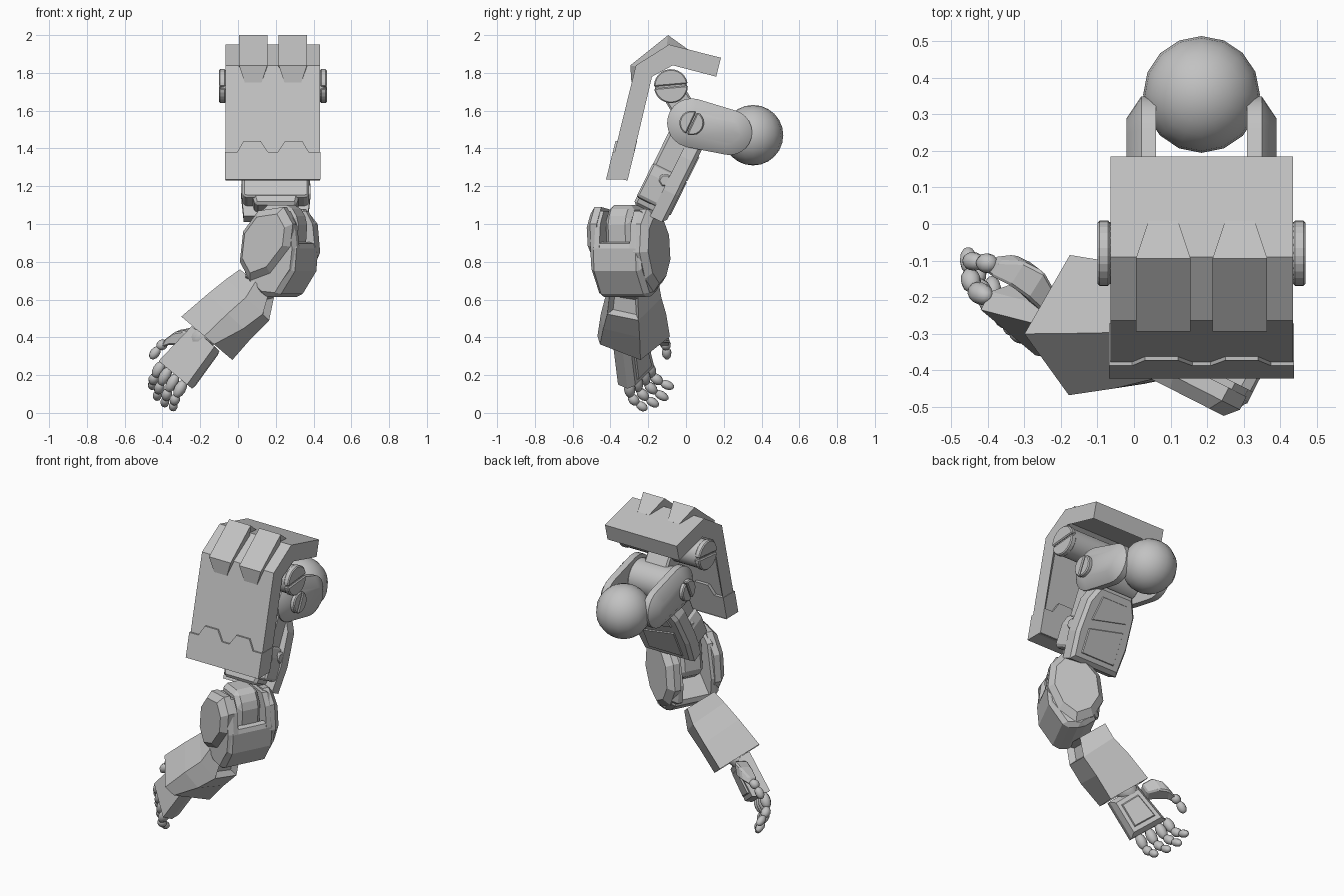
import bpy, bmesh, math
from mathutils import Vector, Matrix

if "Cube" in bpy.data.objects:
    bpy.data.objects.remove(bpy.data.objects["Cube"])

grey = bpy.data.materials.new("plain grey")
grey.use_nodes = True
grey.diffuse_color = (0.54, 0.54, 0.54, 1)
for node in grey.node_tree.nodes:
    if node.type == "BSDF_PRINCIPLED":
        node.inputs["Base Color"].default_value = grey.diffuse_color

MID = 0.185     # x of the shoulder centre
ARM_Y = -0.285  # y of the forearm centre


def finish(name, bm, bevel=0, smooth=False, matrix=None):
    bmesh.ops.recalc_face_normals(bm, faces=bm.faces)
    if matrix:
        bm.transform(matrix)
    mesh = bpy.data.meshes.new(name)
    bm.to_mesh(mesh)
    bm.free()
    mesh.materials.append(grey)
    obj = bpy.data.objects.new(name, mesh)
    bpy.context.collection.objects.link(obj)
    if bevel:
        mod = obj.modifiers.new("Bevel", "BEVEL")
        mod.width, mod.segments, mod.limit_method = bevel, 1, "ANGLE"
    if smooth:
        bpy.ops.object.select_all(action="DESELECT")
        obj.select_set(True)
        bpy.context.view_layer.objects.active = obj
        bpy.ops.object.shade_smooth_by_angle(angle=math.radians(40))
    return obj


def skin(rings):
    """Bridge rings of equal length and cap both ends."""
    bm = bmesh.new()
    loops = [[bm.verts.new(p) for p in ring] for ring in rings]
    n = len(loops[0])
    for a, b in zip(loops, loops[1:]):
        for i in range(n):
            j = (i + 1) % n
            bm.faces.new((a[i], a[j], b[j], b[i]))
    bm.faces.new(loops[0])
    bm.faces.new(loops[-1])
    bmesh.ops.recalc_face_normals(bm, faces=bm.faces)
    bm.normal_update()
    return bm


def loft(name, rings, **kw):
    return finish(name, skin(rings), **kw)


def side(pts, x):
    return [(x, y, z) for y, z in pts]


def face_on(pts, y, scale=1):
    cx = sum(p[0] for p in pts) / len(pts)
    cz = sum(p[1] for p in pts) / len(pts)
    return [(cx + (x - cx) * scale, y, cz + (z - cz) * scale) for x, z in pts]


def arc(cy, cz, r, start, end, n=12):
    angles = [math.radians(start + (end - start) * i / n) for i in range(n + 1)]
    return [(cy + r * math.cos(a), cz + r * math.sin(a)) for a in angles]


def rod(name, y, z, r, x0, x1):
    loop = arc(y, z, r, 0, 345, 23)
    loft(name, [side(loop, x0), side(loop, x1)], bevel=0.01, smooth=True)


def bead(name, a, b, r, over=1.15):
    """Rounded finger joint running from a to b."""
    a, b = Vector(a), Vector(b)
    bm = bmesh.new()
    bmesh.ops.create_uvsphere(bm, u_segments=10, v_segments=6, radius=1)
    size = Matrix.Diagonal((r, r, (b - a).length / 2 * over, 1))
    turn = (b - a).to_track_quat("Z", "Y").to_matrix().to_4x4()
    finish(name, bm, smooth=True, matrix=Matrix.Translation((a + b) / 2) @ turn @ size)


# Shoulder plate with a hollowed inner side
profile = [(-0.41, 1.25), (-0.265, 1.84), (-0.09, 1.95), (0.185, 1.88),
           (0.16, 1.78), (-0.07, 1.84), (-0.18, 1.78), (-0.31, 1.23)]
bm = skin([side(profile, MID - 0.25), side(profile, MID + 0.25)])
inner = [f for f in bm.faces if f.normal.z < 0 and abs(f.normal.x) < 0.1 and f.calc_area() > 0.055]
bmesh.ops.inset_region(bm, faces=inner, thickness=0.025, depth=-0.02)
finish("shoulder_plate", bm)

# Lower panel of the plate with a stepped top edge
steps = [(-0.253, 1.38), (-0.19, 1.38), (-0.155, 1.44), (-0.065, 1.44), (-0.025, 1.38)]
edge = steps + [(-x, z) for x, z in reversed(steps)]
outline = edge + [(0.253, 1.235), (-0.253, 1.235)]
loft("plate_lower_panel", [[(MID + x, -0.41 + 0.245 * (z - 1.25) + d, z) for x, z in outline]
                           for d in (-0.01, 0.105)])

# Two raised ridges over the plate's bend
heart = Vector((-0.12, 1.8))
for label, cx in (("right", 0.08), ("left", 0.29)):
    rings = []
    for y, z, w in ((-0.289, 1.75, 0.045), (-0.295, 1.84, 0.075), (-0.095, 2, 0.075), (0.01, 1.925, 0.04)):
        low = Vector((y, z)).lerp(heart, 0.5)
        rings.append([(cx - w, y, z), (cx + w, y, z), (cx + w, *low), (cx - w, *low)])
    loft(label + "_plate_ridge", rings)

# Pivot rods, their link and slotted bolt heads
rod("plate_rod", -0.08, 1.73, 0.085, MID - 0.275, MID + 0.275)
rod("yoke_rod", 0.03, 1.535, 0.11, MID - 0.13, MID + 0.13)
link = [(-0.14, 1.7), (-0.03, 1.76), (0.09, 1.56), (-0.02, 1.5)]
loft("rod_link", [side(link, MID - 0.08), side(link, MID + 0.08)], bevel=0.01)
for label, s in (("right", -1), ("left", 1)):
    for part, y, z, r, x0, x1, slot in (("plate", -0.08, 1.73, 0.09, 0.25, 0.285, 5),
                                       ("yoke", 0.03, 1.535, 0.065, 0.2, 0.23, 65)):
        for half in (0, 180):
            loop = arc(y, z, r, slot + half + 3, slot + half + 177)
            loft(f"{label}_{part}_bolt", [side(loop, MID + s * x0), side(loop, MID + s * x1)], bevel=0.006)

# Yoke arms and the ball they hold
for label, s in (("right", -1), ("left", 1)):
    rings = []
    for off, cut in ((0.125, 0), (0.165, 0), (0.205, 0.06)):
        loop = arc(0.03, 1.535, 0.13 - cut, 76, 256) + arc(0.23, 1.485, 0.12 - cut, -104, 76)
        rings.append(side(loop, MID + s * off))
    loft(label + "_yoke_arm", rings, smooth=True)
bm = bmesh.new()
bmesh.ops.create_uvsphere(bm, u_segments=16, v_segments=12, radius=0.16)
finish("shoulder_ball", bm, smooth=True, matrix=Matrix.Translation((MID, 0.355, 1.47)))

# Upper arm, built upright and then tilted
tilt = Matrix.Translation((0.2, -0.005, 1.44)) @ Matrix.Rotation(math.radians(-26.3), 4, "X")


def mirrored(pts):
    return pts + [(-x, z) for x, z in reversed(pts)]


core = mirrored([(0.11, 0.06), (0.14, 0), (0.14, -0.3), (0.11, -0.42)])
loft("upper_arm_core", [face_on(core, -0.098), face_on(core, 0.05)], bevel=0.015, matrix=tilt)
shell = mirrored([(0.12, 0.02), (0.17, -0.08), (0.185, -0.28), (0.17, -0.44)])
loft("upper_arm_shell", [face_on(shell, 0.01), face_on(shell, 0.08), face_on(shell, 0.1, 0.9)], matrix=tilt)
front = mirrored([(0.15, -0.18), (0.175, -0.24), (0.175, -0.37), (0.15, -0.38)])
loft("upper_arm_front_pad", [face_on(front, -0.1), face_on(front, 0.02)], bevel=0.01, matrix=tilt)
for label, pts in (("upper", [(0.09, -0.04), (0.12, -0.19), (-0.12, -0.14), (-0.09, -0.04)]),
                   ("lower", [(0.12, -0.24), (0.12, -0.39), (-0.12, -0.39), (-0.12, -0.19)])):
    loft(label + "_shell_panel", [face_on(pts, 0.098), face_on(pts, 0.106, 0.95)], matrix=tilt)
knob = arc(-0.11, 1.23, 0.04, 0, 300, 5)
loft("side_knob", [side(knob, 0.03), side(knob, 0.38)], bevel=0.01)

# Elbow, turned about the upright: paired walls and pads, a wrap and a link
turned = Matrix.Translation((0.22, -0.305, 0)) @ Matrix.Rotation(math.radians(-27), 4, "Z")
wall = [(-0.1, 1.02), (-0.03, 1.07), (0.11, 1.07), (0.15, 1), (0.165, 0.87),
        (0.15, 0.75), (0.06, 0.63), (-0.03, 0.64), (-0.14, 0.71), (-0.15, 0.82)]
front_pad = [(-0.05, 1.07), (0.1, 1.09), (0.155, 1), (0.14, 0.88),
             (0.02, 0.74), (-0.1, 0.7), (-0.16, 0.8), (-0.14, 0.96)]
back_pad = [(-0.05, 1.07), (0.08, 1.08), (0.15, 1), (0.165, 0.85),
            (0.1, 0.71), (0, 0.64), (-0.1, 0.69), (-0.16, 0.8), (-0.14, 0.96)]
for label, s, pad in (("front", -1, front_pad), ("back", 1, back_pad)):
    loft(label + "_elbow_wall", [face_on(wall, s * d, k) for d, k in ((0.09, 1), (0.12, 1), (0.15, 0.9))],
         matrix=turned)
    loft(label + "_elbow_pad", [face_on(pad, s * d, k) for d, k in ((0.11, 1), (0.15, 1), (0.185, 0.8))],
         matrix=turned)
wrap = [(0.15, 0.92), (0.165, 0.87), (0.155, 0.75), (0.06, 0.61), (-0.04, 0.62),
        (-0.14, 0.7), (-0.02, 0.8), (0.08, 0.87)]
loft("elbow_wrap", [face_on(wrap, -0.15), face_on(wrap, 0.15)], bevel=0.025, matrix=turned)
inner_link = [(-0.07, 1.1), (0.09, 1.1), (0.14, 1.02), (0.13, 0.87), (0, 0.78), (-0.1, 0.85)]
loft("elbow_link", [face_on(inner_link, -0.075), face_on(inner_link, 0.075)], bevel=0.025, matrix=turned)

# Forearm: flared five-sided shell with a slot outside and a hollow wrist
rings = []
for top, low, w, fold in (((0.01, 0.76), (0.19, 0.61), 0.14, 0.85), ((-0.06, 0.71), (0.165, 0.49), 0.155, 0.85),
                          ((-0.16, 0.63), (0.075, 0.4), 0.18, 0.8), ((-0.3, 0.51), (-0.03, 0.28), 0.2, 0.64)):
    section = [(0, -0.08), (0.46, 1), (1, 0.22), (fold, -0.85), (0.45, -0.92)]
    rings.append([(top[0] + (low[0] - top[0]) * t, ARM_Y + w * k, top[1] + (low[1] - top[1]) * t)
                  for t, k in section])
bm = skin(rings)
bm.faces.ensure_lookup_table()
slot, wrist = bm.faces[2], bm.faces[-1]
bmesh.ops.inset_individual(bm, faces=[slot], thickness=0.03, depth=-0.035)
bmesh.ops.inset_individual(bm, faces=[wrist], thickness=0.02, depth=-0.05)
finish("forearm", bm)

# Hand: back plate, raised palm panel and wrist block
palm = Vector((0.45, 0.83, -0.37))
hand = [Vector(p) for p in ((-0.245, -0.28, 0.46), (-0.125, -0.385, 0.35), (-0.27, -0.36, 0.15), (-0.42, -0.235, 0.275))]
centre = sum(hand, Vector()) / 4


def hand_ring(depth, scale=1):
    return [centre + (p - centre) * scale + palm * depth for p in hand]


loft("hand", [hand_ring(0), hand_ring(0.06), hand_ring(0.1, 0.8)])
loft("palm_panel", [hand_ring(0.09, 0.65), hand_ring(0.109, 0.55)])
bead("wrist", (-0.1, -0.28, 0.46), (-0.24, -0.27, 0.36), 0.065)

# Four curled fingers of three joints each
fingers = {"index": ((-0.4, -0.2, 0.265), (-0.455, -0.07, 0.135)),
           "middle": ((-0.365, -0.23, 0.235), (-0.43, -0.1, 0.075)),
           "ring": ((-0.325, -0.265, 0.2), (-0.39, -0.15, 0.04)),
           "little": ((-0.285, -0.3, 0.165), (-0.345, -0.21, 0.02))}
bow = Vector((-0.02, -0.03, -0.02))
for label, (root, tip) in fingers.items():
    root, tip = Vector(root), Vector(tip)
    stops = [root, root.lerp(tip, 0.38) + bow, root.lerp(tip, 0.7) + bow * 0.7, tip]
    for i, r in enumerate((0.031, 0.028, 0.024)):
        bead(f"{label}_finger_joint", stops[i], stops[i + 1], r, 1.2)

# Thumb: thick curved base and two joints
rings = []
for x, y, z, w in ((-0.245, -0.205, 0.39, 0.035), (-0.285, -0.155, 0.405, 0.045),
                   (-0.335, -0.125, 0.4, 0.04), (-0.39, -0.115, 0.37, 0.025)):
    out = Vector((0.5, 0.8, 0.2)) * w
    up = Vector((0.4, -0.3, 0.85)) * w
    c = Vector((x, y, z))
    rings.append([c + out + up, c + out - up, c - out - up, c - out + up])
loft("thumb_base", rings, bevel=0.008)
bead("thumb_joint", (-0.38, -0.11, 0.375), (-0.425, -0.105, 0.345), 0.028)
bead("thumb_joint", (-0.42, -0.105, 0.345), (-0.46, -0.1, 0.29), 0.026)
